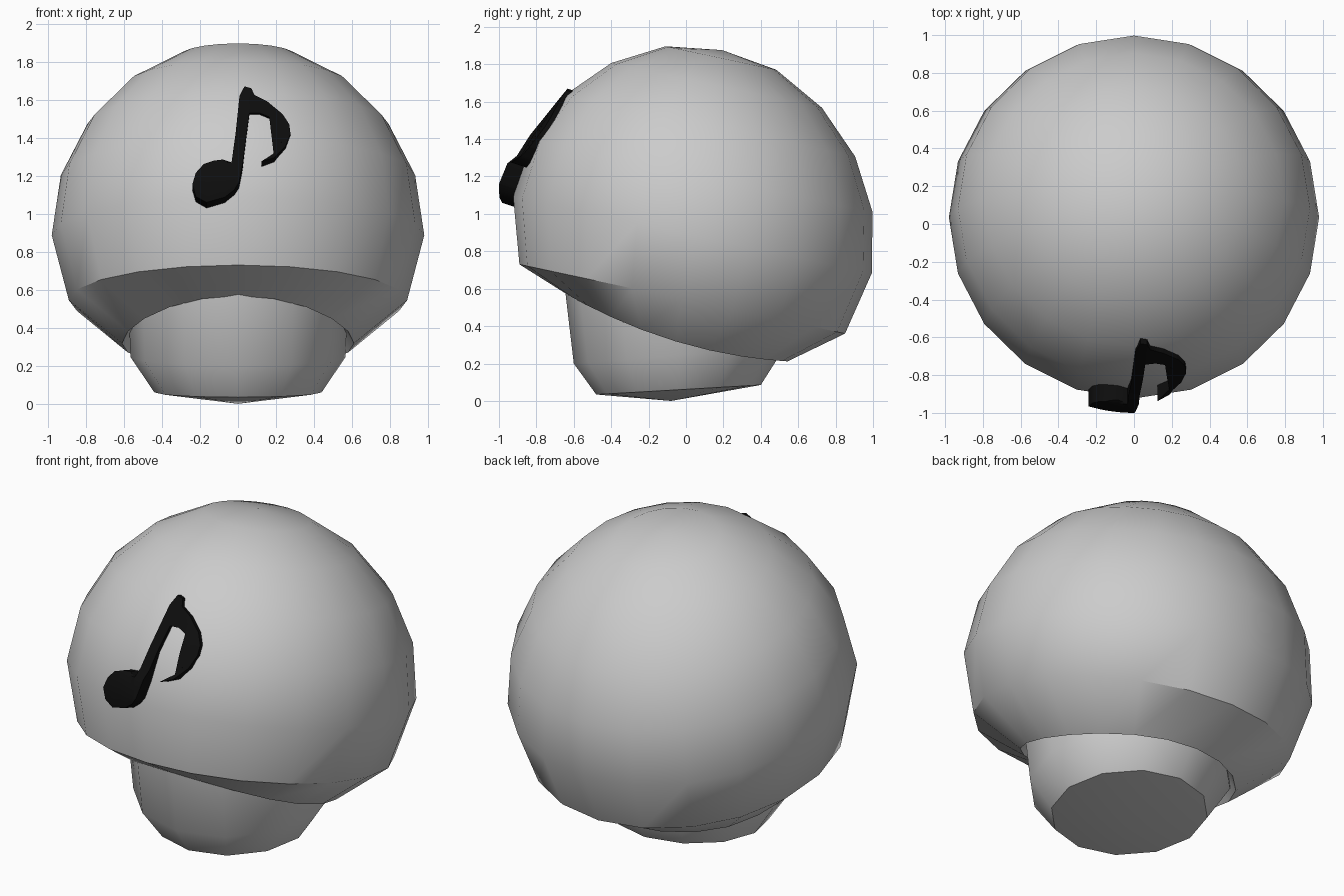
import bpy, bmesh, math
from mathutils import Vector

if "Cube" in bpy.data.objects:
    bpy.data.objects.remove(bpy.data.objects["Cube"])


def material(name, value):
    m = bpy.data.materials.new(name)
    m.diffuse_color = (value, value, value, 1)
    m.use_nodes = True
    m.node_tree.nodes["Principled BSDF"].inputs["Base Color"].default_value = m.diffuse_color
    return m


grey = material("light_grey", 0.6)
black = material("black", 0.004)


def finish(bm, name, mat, angle):
    bmesh.ops.recalc_face_normals(bm, faces=bm.faces)
    me = bpy.data.meshes.new(name)
    bm.to_mesh(me)
    bm.free()
    ob = bpy.data.objects.new(name, me)
    bpy.context.collection.objects.link(ob)
    me.materials.append(mat)
    bpy.ops.object.select_all(action='DESELECT')
    ob.select_set(True)
    bpy.context.view_layer.objects.active = ob
    bpy.ops.object.shade_smooth_by_angle(angle=math.radians(angle))
    return ob


def loft(name, start, rings, end, mat, angle):
    """Skin a stack of rings, closed by a point at both ends."""
    bm = bmesh.new()
    loops = [[bm.verts.new(p) for p in ring] for ring in rings]
    n = len(loops[0])
    for a, b in zip(loops, loops[1:]):
        for i in range(n):
            j = (i + 1) % n
            bm.faces.new((a[i], a[j], b[j], b[i]))
    for pole, ring in ((start, loops[0]), (end, loops[-1])):
        v = bm.verts.new(pole)
        for i in range(n):
            bm.faces.new((v, ring[i], ring[(i + 1) % n]))
    return finish(bm, name, mat, angle)


# Cap: tilted sphere, cut at a rim, with a wavy inner lip and a shallow recess
tilt = math.radians(12)
up = Vector((0, math.sin(tilt), math.cos(tilt)))
back = Vector((0, math.cos(tilt), -math.sin(tilt)))


def cap_point(r, h, u=0.0, x=0.0):
    shift = -0.133 - 0.05 * (h - 0.529)
    return Vector((r * x, 0, 0)) + back * (shift + r * u) + up * h


def cap_ring(r, h, wave=False):
    pts = []
    for i in range(20):
        a = math.tau * i / 20
        u = math.cos(a)
        dh = -0.052 * u + 0.072 * u * u if wave else 0
        pts.append(cap_point(r, h + dh, u, math.sin(a)))
    return pts


cap_profile = [(0.303, 1.832), (0.576, 1.684), (0.793, 1.466), (0.932, 1.195),
               (0.98, 0.875), (0.89, 0.529)]
cap_rings = [cap_ring(r, h) for r, h in cap_profile]
cap_rings += [cap_ring(0.61, 0.30, True), cap_ring(0.52, 0.42, True)]
loft("cap", cap_point(0, 1.875), cap_rings, cap_point(0, 0.48), grey, 38)


# Stem: rounded cup with a slightly domed, slanted base
def stem_ring(r, y, z, slope):
    return [Vector((r * math.sin(a), y + r * math.cos(a), z + slope * r * math.cos(a)))
            for a in (math.tau * i / 12 for i in range(12))]


stem_rings = [stem_ring(0.44, -0.04, 0.06, 0.058),
              stem_ring(0.565, -0.035, 0.245, 0.08),
              stem_ring(0.58, -0.065, 0.58, 0.0)]
loft("stem", (0, -0.08, 0), stem_rings, (0, -0.06, 0.62), grey, 38)


# Note emblem: flat outline draped over the cap front and thickened inward
outline = [(-.24, 1.155), (-.222, 1.09), (-.165, 1.06), (-.07, 1.087), (-.02, 1.125),
           (.005, 1.165), (.024, 1.26), (.06, 1.53), (.115, 1.53), (.175, 1.505),
           (.225, 1.45), (.235, 1.39), (.2, 1.325), (.124, 1.276), (.19, 1.295),
           (.25, 1.355), (.276, 1.42), (.27, 1.47), (.234, 1.525), (.155, 1.59),
           (.087, 1.625), (.07, 1.66), (.034, 1.67), (.008, 1.62), (-.013, 1.42),
           (-.034, 1.27), (-.08, 1.285), (-.124, 1.28), (-.18, 1.262), (-.222, 1.215)]
depth = [(1.0, -1.0), (1.16, -1.0), (1.27, -.955), (1.31, -.905), (1.42, -.835),
         (1.7, -.61)]


def front_y(x, z):
    for (z0, y0), (z1, y1) in zip(depth, depth[1:]):
        if z <= z1:
            return y0 + (y1 - y0) * (z - z0) / (z1 - z0) + 0.6 * x * x
    return depth[-1][1]


bm = bmesh.new()
bm.faces.new([bm.verts.new((x, 0, z)) for x, z in outline])
bmesh.ops.triangulate(bm, faces=bm.faces[:])
for z in (1.16, 1.22, 1.27, 1.31, 1.36, 1.42, 1.48, 1.54, 1.6):
    bmesh.ops.bisect_plane(bm, geom=bm.verts[:] + bm.edges[:] + bm.faces[:],
                           plane_co=(0, 0, z), plane_no=(0, 0, 1))
bmesh.ops.triangulate(bm, faces=bm.faces[:])
for v in bm.verts:
    v.co.y = front_y(v.co.x, v.co.z)
res = bmesh.ops.extrude_face_region(bm, geom=bm.faces[:], use_keep_orig=True)
for v in res["geom"]:
    if isinstance(v, bmesh.types.BMVert):
        v.co += Vector((0, 0.09, -0.03))
finish(bm, "note_emblem", black, 40)
